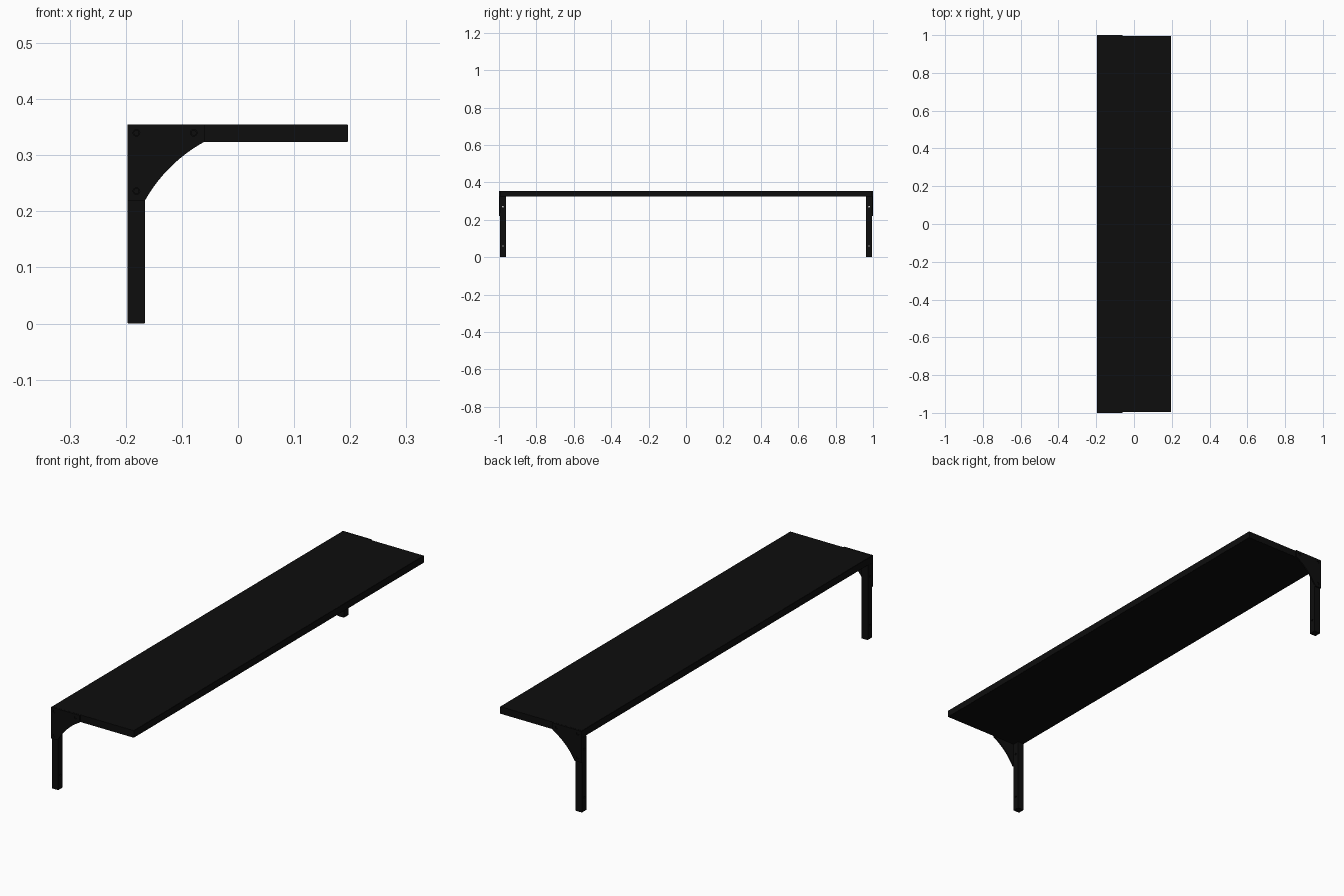
import bpy, bmesh, math
from mathutils import Vector, Matrix

if "Cube" in bpy.data.objects:
    bpy.data.objects.remove(bpy.data.objects["Cube"])

X0, X1 = -0.197, 0.196      # back and front edge of the board
TOP, T = 0.355, 0.031       # top height, board and leg thickness
YB, YP = 0.994, 1.0         # board end, outer face of bracket plate

black = bpy.data.materials.new("black_paint")
black.diffuse_color = (0.004, 0.004, 0.004, 1)
black.use_nodes = True
black.node_tree.nodes["Principled BSDF"].inputs["Base Color"].default_value = black.diffuse_color


def finish(name, bm):
    bmesh.ops.recalc_face_normals(bm, faces=bm.faces)
    me = bpy.data.meshes.new(name)
    bm.to_mesh(me)
    bm.free()
    ob = bpy.data.objects.new(name, me)
    bpy.context.collection.objects.link(ob)
    me.materials.append(black)
    return ob


def box(name, lo, hi, bevel=0.0008):
    lo, hi = Vector(lo), Vector(hi)
    bm = bmesh.new()
    bmesh.ops.create_cube(bm, size=1, matrix=Matrix.Translation((lo + hi) / 2)
                          @ Matrix.Diagonal((*(hi - lo), 1)))
    bmesh.ops.bevel(bm, geom=bm.edges[:], offset=bevel, segments=2, affect='EDGES')
    return finish(name, bm)


def cylinders(name, centers, axis, radius, depth):
    rot = Matrix.Rotation(math.pi / 2, 4, axis)
    bm = bmesh.new()
    for c in centers:
        bmesh.ops.create_cone(bm, cap_ends=True, segments=20, radius1=radius, radius2=radius,
                              depth=depth, matrix=Matrix.Translation(c) @ rot)
    return finish(name, bm)


def cut(ob, cutter):
    m = ob.modifiers.new("holes", 'BOOLEAN')
    m.operation, m.solver, m.object = 'DIFFERENCE', 'EXACT', cutter
    cutter.hide_render = True
    cutter.hide_set(True)


def arc(a, b, sag, n=14):
    # shallow arc from a to b, bowed to the left of the chord
    a, b = Vector(a), Vector(b)
    d = b - a
    nrm = Vector((-d.y, d.x)).normalized()
    r = (d.length ** 2 / 4 + sag ** 2) / (2 * sag)
    c = (a + b) / 2 + nrm * (sag - r)
    half = math.asin(d.length / 2 / r)
    return [c + r * (nrm * math.cos(t) + d.normalized() * math.sin(t))
            for t in (half * (2 * i / n - 1) for i in range(n + 1))]


# Board
box("shelf_board", (X0, -YB, TOP - T), (X1, YB, TOP))

for side, s in (("front", -1), ("back", 1)):
    # Leg with two mounting holes through it
    ya, yb = sorted((s * (YB - T), s * YB))
    leg = box(side + "_leg", (X0, ya, 0), (X0 + T, yb, TOP - T))
    ym, xm = (ya + yb) / 2, X0 + T / 2
    cut(leg, cylinders(side + "_leg_hole_cutter",
                       [(xm, ym, z) for z in (0.06, 0.27)], 'Y', 0.004, 0.1))

    # Curved bracket plate on the outside
    prof = [Vector((X0, TOP)), Vector((X0, 0.219))]
    prof += arc((X0 + T, 0.219), (-0.06, TOP - T), 0.0105)
    prof.append(Vector((-0.06, TOP)))
    bm = bmesh.new()
    f = bm.faces.new([bm.verts.new((p.x, s * YB, p.y)) for p in prof])
    ext = bmesh.ops.extrude_face_region(bm, geom=[f])["geom"]
    bmesh.ops.translate(bm, vec=(0, s * (YP - YB), 0),
                        verts=[v for v in ext if isinstance(v, bmesh.types.BMVert)])
    plate = finish(side + "_bracket_plate", bm)

    # Recessed screws in the plate
    spots = [(-0.181, 0.34), (-0.079, 0.34), (-0.181, 0.236)]
    cut(plate, cylinders(side + "_plate_hole_cutter",
                         [(x, s * YP, z) for x, z in spots], 'X', 0.006, 0.03))
    cylinders(side + "_screws", [(x, s * (YB + 0.0015), z) for x, z in spots], 'X', 0.005, 0.004)
